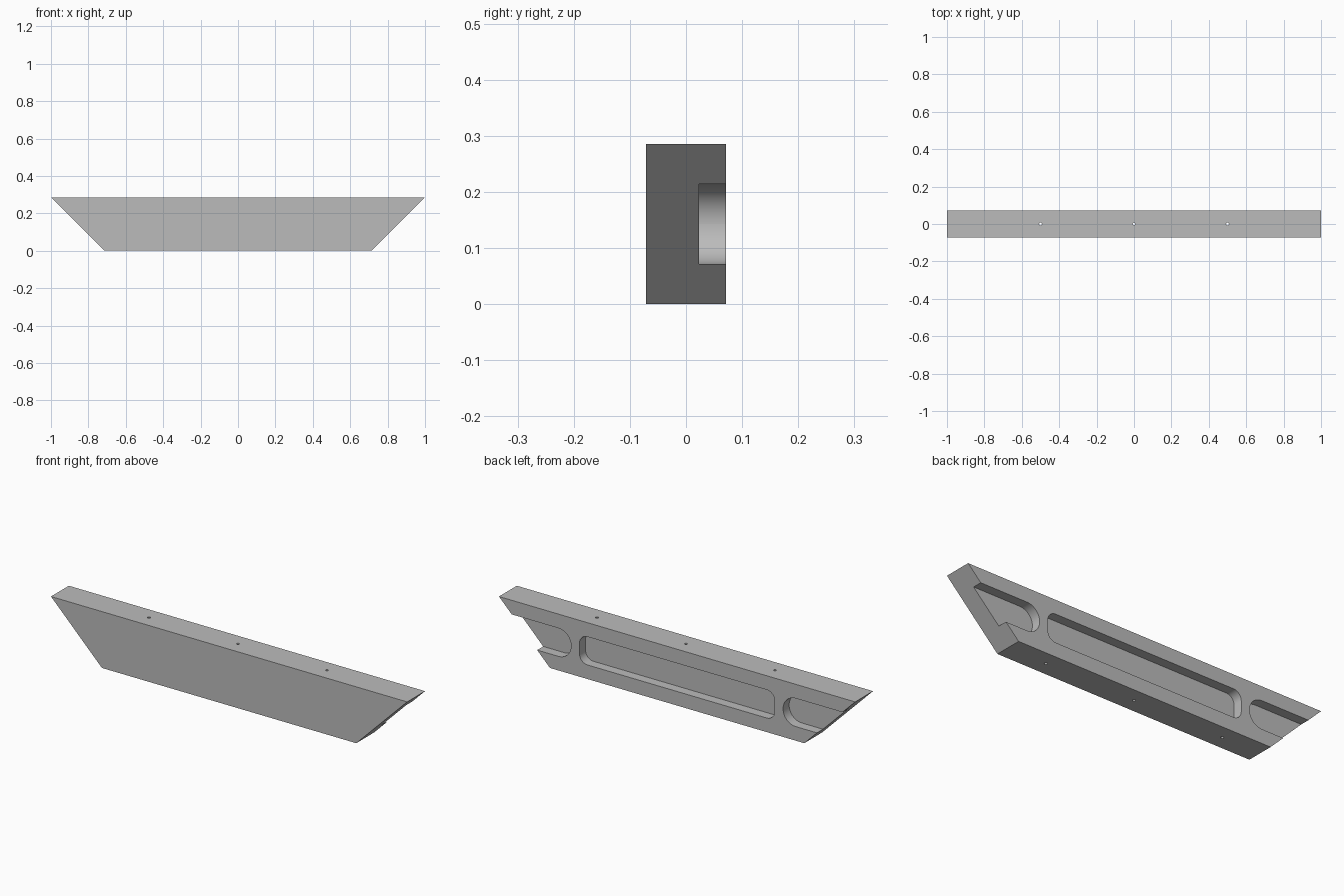
import bpy, bmesh, math

HEIGHT, HALF_DEPTH = 0.286, 0.0715
FLOOR_Y = 0.023             # floor of the rear recesses
LOW, HIGH = 0.0715, 0.2145  # recess height limits

cube = bpy.data.objects.get("Cube")
if cube:
    bpy.data.objects.remove(cube, do_unlink=True)

grey = bpy.data.materials.new("plain grey")
grey.use_nodes = True
colour = (0.5, 0.5, 0.5, 1)
grey.diffuse_color = colour
grey.node_tree.nodes["Principled BSDF"].inputs["Base Color"].default_value = colour


def prism(name, outline, y0, y1):
    """Extrude an (x, z) outline from y0 to y1."""
    bm = bmesh.new()
    face = bm.faces.new([bm.verts.new((x, y0, z)) for x, z in outline])
    new = bmesh.ops.extrude_face_region(bm, geom=[face])["geom"]
    moved = [v for v in new if isinstance(v, bmesh.types.BMVert)]
    bmesh.ops.translate(bm, verts=moved, vec=(0, y1 - y0, 0))
    bmesh.ops.recalc_face_normals(bm, faces=bm.faces)
    mesh = bpy.data.meshes.new(name)
    bm.to_mesh(mesh)
    bm.free()
    mesh.materials.append(grey)
    obj = bpy.data.objects.new(name, mesh)
    bpy.context.collection.objects.link(obj)
    return obj


def rounded_box(x0, x1, radius, steps=12):
    """Rounded rectangle outline spanning the recess height."""
    radius = min(radius, (HIGH - LOW) / 2 - 0.0002)
    corners = [(x1, HIGH, -1, -1), (x0, HIGH, 1, -1), (x0, LOW, 1, 1), (x1, LOW, -1, 1)]
    points = []
    for quarter, (x, z, sx, sz) in enumerate(corners):
        for i in range(steps + 1):
            a = math.pi / 2 * (quarter + i / steps)
            points.append((x + sx * radius + radius * math.cos(a),
                           z + sz * radius + radius * math.sin(a)))
    return points


# Beam with mitred ends
low_half = 1 - HEIGHT
beam = prism("beam", [(-low_half, 0), (low_half, 0), (1, HEIGHT), (-1, HEIGHT)],
             -HALF_DEPTH, HALF_DEPTH)

# Central recess and the two open end slots
cutters = [prism("recess_cutter", rounded_box(-0.548, 0.548, 0.045), FLOOR_Y, 0.2)]
for side, x0, x1 in (("left", 0.595, 1.3), ("right", -1.3, -0.595)):
    cutters.append(prism(side + "_slot_cutter", rounded_box(x0, x1, 1), FLOOR_Y, 0.2))

# Vertical screw holes
for x in (-0.5, 0, 0.5):
    bpy.ops.mesh.primitive_cylinder_add(vertices=24, radius=0.007, depth=1,
                                        location=(x, 0, HEIGHT / 2))
    hole = bpy.context.object
    hole.name = "hole_cutter"
    hole.data.materials.append(grey)
    cutters.append(hole)

bpy.context.view_layer.objects.active = beam
for cutter in cutters:
    cutter.hide_render = True
    mod = beam.modifiers.new("cut", "BOOLEAN")
    mod.operation, mod.solver, mod.object = "DIFFERENCE", "EXACT", cutter
    bpy.ops.object.modifier_apply(modifier=mod.name)
    bpy.data.objects.remove(cutter, do_unlink=True)

bpy.ops.object.select_all(action="DESELECT")
beam.select_set(True)
bpy.ops.object.shade_smooth_by_angle(angle=math.radians(30))
